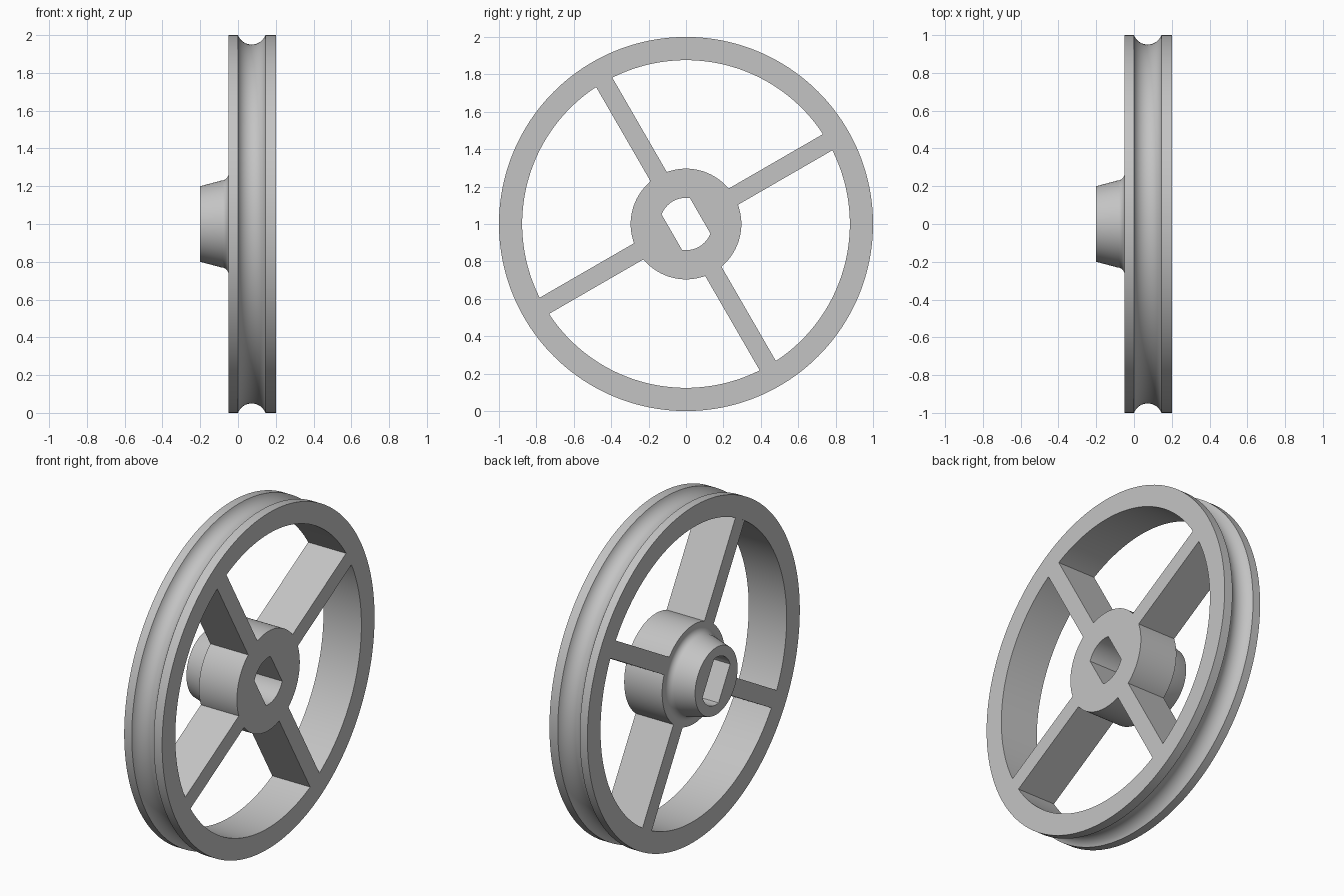
import bpy
import bmesh
from math import sin, cos, pi, radians, sqrt, asin, acos

SEG = 192
BACK, FRONT = -0.05, 0.2      # wheel width along the axle (x)
RIM_IN, HUB_R = 0.876, 0.296
TILT = radians(30)

cube = bpy.data.objects.get("Cube")
if cube:
    bpy.data.objects.remove(cube, do_unlink=True)

grey = bpy.data.materials.new("plain grey")
grey.use_nodes = True
colour = (0.55, 0.55, 0.55, 1)
grey.diffuse_color = colour
grey.node_tree.nodes["Principled BSDF"].inputs["Base Color"].default_value = colour


def finish(name, bm):
    """Turn a bmesh into a named grey object."""
    bmesh.ops.recalc_face_normals(bm, faces=bm.faces[:])
    mesh = bpy.data.meshes.new(name)
    bm.to_mesh(mesh)
    bm.free()
    mesh.materials.append(grey)
    obj = bpy.data.objects.new(name, mesh)
    bpy.context.collection.objects.link(obj)
    return obj


def smooth(obj):
    bpy.ops.object.select_all(action='DESELECT')
    obj.select_set(True)
    bpy.context.view_layer.objects.active = obj
    bpy.ops.object.shade_smooth_by_angle(angle=radians(30))


def revolve(name, profile, closed):
    """Turn an (x, radius) profile about the axle; open profiles get end caps."""
    bm = bmesh.new()
    rings = [[bm.verts.new((x, r * cos(2 * pi * i / SEG), 1 + r * sin(2 * pi * i / SEG)))
              for i in range(SEG)] for x, r in profile]
    pairs = list(zip(rings, rings[1:]))
    if closed:
        pairs.append((rings[-1], rings[0]))
    else:
        bm.faces.new(rings[0])
        bm.faces.new(rings[-1])
    for a, b in pairs:
        for i in range(SEG):
            j = (i + 1) % SEG
            bm.faces.new((a[i], a[j], b[j], b[i]))
    return finish(name, bm)


def extrude(name, outline, x0, x1, angle):
    """Extrude a (u, t) outline along the axle, turned by an angle about it."""
    bm = bmesh.new()
    c, s = cos(angle), sin(angle)
    face = bm.faces.new([bm.verts.new((x0, u * c - t * s, 1 + u * s + t * c))
                         for u, t in outline])
    side = bmesh.ops.extrude_face_region(bm, geom=[face])
    moved = [g for g in side["geom"] if isinstance(g, bmesh.types.BMVert)]
    bmesh.ops.translate(bm, verts=moved, vec=(x1 - x0, 0, 0))
    return finish(name, bm)


# Rim with a round groove in its tread
half, depth = 0.0725, 0.05
gr = (half ** 2 + depth ** 2) / (2 * depth)
sweep = asin(half / gr)
groove = [(half + gr * sin(a), 1 - depth + gr - gr * cos(a))
          for a in (sweep * (k / 10 - 1) for k in range(21))]
rim = revolve("grooved_rim",
              [(BACK, RIM_IN), (BACK, 1)] + groove + [(FRONT, 1), (FRONT, RIM_IN)], True)
smooth(rim)

# Hub with a tapered boss and a fillet where they meet
fil = 0.038
fillet = [(BACK - fil + fil * sin(a), 0.23 + fil - fil * cos(a))
          for a in (pi / 2 * k / 10 for k in range(11))]
hub = revolve("hub", [(-0.2, 0.2)] + fillet + [(BACK, HUB_R), (FRONT, HUB_R)], False)

# Bore with two flats, cut through the hub
bore_r, flat = 0.14, 0.0875
edge = acos(flat / bore_r)
arc = [edge + (pi - 2 * edge) * k / 24 for k in range(25)]
outline = [(bore_r * cos(a + h), bore_r * sin(a + h)) for h in (0, pi) for a in arc]
cutter = extrude("bore_cutter", outline, -0.3, 0.3, TILT)
cut = hub.modifiers.new("bore", 'BOOLEAN')
cut.operation = 'DIFFERENCE'
cut.solver = 'EXACT'
cut.object = cutter
bpy.ops.object.select_all(action='DESELECT')
hub.select_set(True)
bpy.context.view_layer.objects.active = hub
bpy.ops.object.modifier_apply(modifier=cut.name)
bpy.data.objects.remove(cutter, do_unlink=True)
smooth(hub)

# Four spokes whose ends follow the hub and the rim
ts = [0.05 * (k / 4 - 1) for k in range(9)]
spoke = [(sqrt(RIM_IN ** 2 - t * t), t) for t in ts]
spoke += [(sqrt(HUB_R ** 2 - t * t), t) for t in reversed(ts)]
for n in range(4):
    extrude(f"spoke_{n + 1}", spoke, BACK, FRONT, TILT + n * pi / 2)
